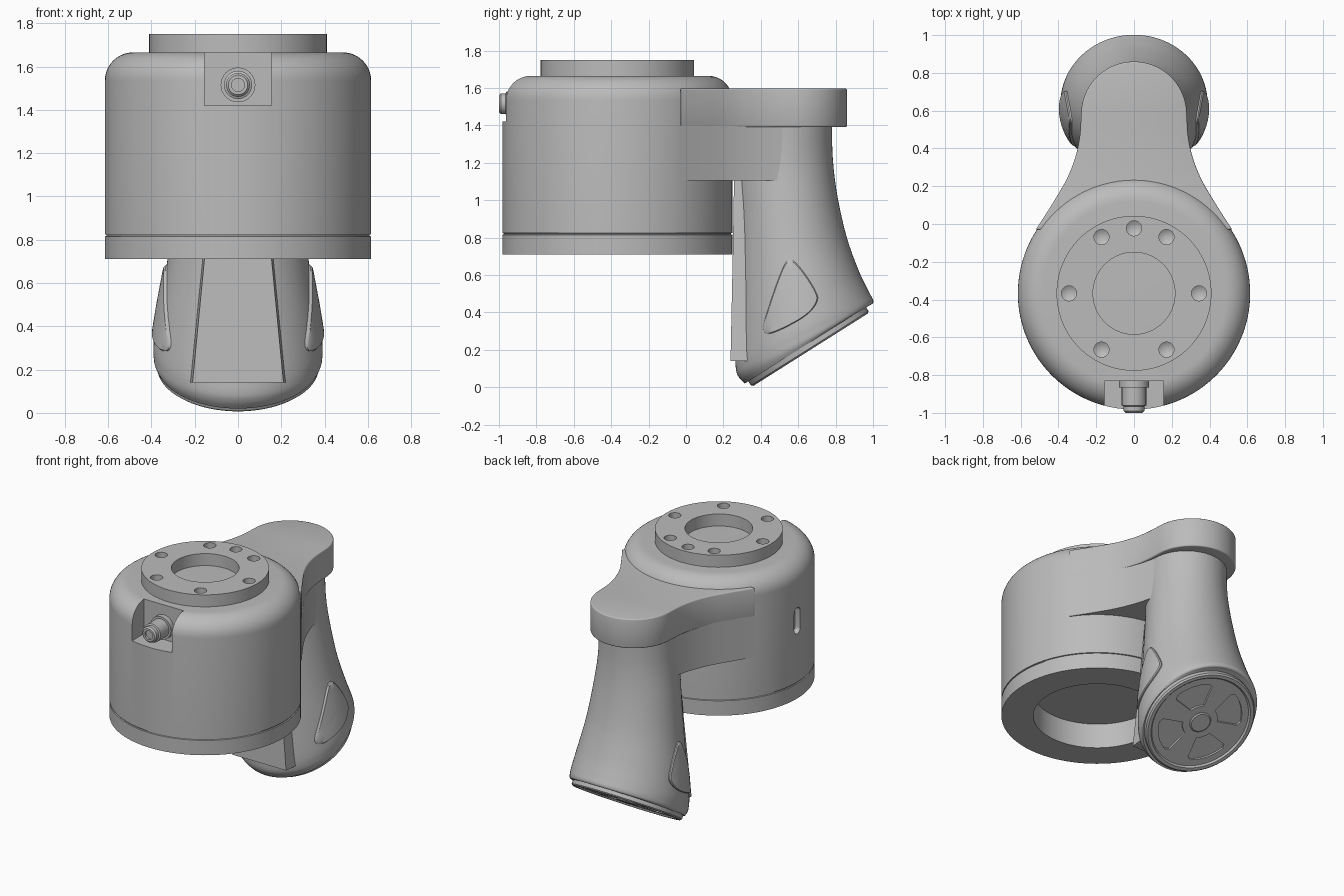
import bpy, bmesh, math
from mathutils import Matrix, Vector
from mathutils.bvhtree import BVHTree

if "Cube" in bpy.data.objects:
    bpy.data.objects.remove(bpy.data.objects["Cube"])

T, R = Matrix.Translation, Matrix.Rotation
CY = -0.367                                   # y of the body axis
grey = bpy.data.materials.new("light_grey")
grey.diffuse_color = (0.5, 0.5, 0.5, 1)
grey.use_nodes = True
grey.node_tree.nodes["Principled BSDF"].inputs["Base Color"].default_value = grey.diffuse_color


def loft(name, rings, caps=True, M=Matrix()):
    """Skin a list of closed rings into one object."""
    n = len(rings[0])
    verts = [M @ Vector(p) for ring in rings for p in ring]
    faces = [(i * n + j, i * n + (j + 1) % n, (i + 1) * n + (j + 1) % n, (i + 1) * n + j)
             for i in range(len(rings) - 1) for j in range(n)]
    if caps:
        faces += [tuple(range(n)), tuple(range(len(verts) - n, len(verts)))]
    me = bpy.data.meshes.new(name)
    me.from_pydata(verts, [], faces)
    bm = bmesh.new()
    bm.from_mesh(me)
    bmesh.ops.remove_doubles(bm, verts=bm.verts, dist=1e-5)
    bmesh.ops.recalc_face_normals(bm, faces=bm.faces)
    bm.to_mesh(me)
    bm.free()
    me.materials.append(grey)
    ob = bpy.data.objects.new(name, me)
    bpy.context.collection.objects.link(ob)
    return ob


def lathe(name, profile, M=Matrix(), segs=96):
    rings = [[(r * math.cos(k * math.tau / segs), r * math.sin(k * math.tau / segs), h)
              for k in range(segs)] for r, h in profile]
    return loft(name, rings, False, M)


def extrude(name, outline, z0, z1, M=Matrix()):
    return loft(name, [[(x, y, z) for x, y in outline] for z in (z0, z1)], True, M)


def arc(cx, cy, r, a0, a1, n):
    return [(cx + r * math.cos(math.radians(a0 + (a1 - a0) * i / n)),
             cy + r * math.sin(math.radians(a0 + (a1 - a0) * i / n))) for i in range(n + 1)]


def smooth(pts, steps, closed=False):
    """Catmull-Rom interpolation of tuples of any length."""
    n, out = len(pts), []
    get = (lambda i: pts[i % n]) if closed else (lambda i: pts[min(max(i, 0), n - 1)])
    for i in range(n if closed else n - 1):
        for s in range(steps):
            t = s / steps
            out.append(tuple(0.5 * (2 * b + (c - a) * t + (2 * a - 5 * b + 4 * c - d) * t * t
                                    + (3 * b - a - 3 * c + d) * t ** 3)
                             for a, b, c, d in zip(get(i - 1), get(i), get(i + 1), get(i + 2))))
    return out if closed else out + [pts[-1]]


def apply_mod(ob, kind, **props):
    mod = ob.modifiers.new(kind.lower(), kind)
    for key, value in props.items():
        setattr(mod, key, value)
    bpy.context.view_layer.objects.active = ob
    bpy.ops.object.modifier_apply(modifier=mod.name)


def cut(ob, cutter):
    apply_mod(ob, 'BOOLEAN', operation='DIFFERENCE', solver='EXACT', object=cutter)
    bpy.data.objects.remove(cutter)


# Main drum: hollow underside, thin seam, rounded shoulder
body = lathe("body", [(0, .885), (.41, .885), (.41, .71), (.615, .71), (.615, .815), (.608, .817),
                      (.608, .823), (.615, .825)] + arc(.485, 1.535, .13, 0, 90, 10) + [(0, 1.665)],
             T((0, CY, 0)), 128)
cut(body, extrude("notch_cutter", [(-.155, -1.1), (.155, -1.1), (.155, -.83), (-.155, -.83)], 1.42, 1.8))
pill = arc(.06, 0, .033, -90, 90, 10) + arc(-.06, 0, .033, 90, 270, 10)
cut(body, extrude("slot_cutter", pill, .575, .7, T((0, CY, 1.26)) @ R(math.radians(-90), 4, 'Y')))

# Mounting flange with its blind holes
flange = lathe("mounting_flange", [(.217, 1.66), (.41, 1.66), (.41, 1.75), (.217, 1.75), (.217, 1.66)],
               T((0, CY, 0)))
for a in (0, 60, 90, 120, 180, 240, 300):
    x, y = .344 * math.cos(math.radians(a)), .344 * math.sin(math.radians(a))
    cut(flange, lathe("hole_cutter", [(0, -.07), (.04, -.045), (.04, .02), (0, .02)],
                      T((x, CY + y, 1.75)), 24))

# Cable connector in the notch
lathe("connector", [(0, -.01), (.08, -.01), (.08, .035), (.065, .035), (.065, .13), (.055, .135),
                    (.055, .16), (.045, .17), (.03, .17), (.03, .155), (0, .155)],
      T((0, -.83, 1.515)) @ R(math.radians(90), 4, 'X'), 48)

# Arm: top plate with rounded end, and a lower web behind the handle
flank = smooth([(.52, -.03), (.44, .095), (.36, .23), (.312, .35), (.288, .46), (.28, .58)], 6)
tip = arc(0, .58, .28, 0, 180, 40)
arm = extrude("arm", flank[:-1] + tip + [(-x, y) for x, y in flank[-2::-1]], 1.39, 1.597)
apply_mod(arm, 'BEVEL', width=.018, segments=3, limit_method='ANGLE', angle_limit=math.radians(40))
side = smooth([(.52, -.03), (.44, .095), (.36, .23), (.307, .35), (.276, .45), (.255, .54)], 6)
extrude("arm_web", side + [(-x, y) for x, y in reversed(side)], 1.105, 1.40)

# Handle: sections as front y, front z, back y, back z, half width
sections = smooth([(.26, 1.42, .78, 1.42, .26), (.265, 1.15, .785, 1.22, .265),
                   (.275, .9, .81, 1.02, .29), (.275, .62, .86, .8, .325),
                   (.27, .36, .925, .62, .365), (.265, .17, .978, .51, .388),
                   (.268, .09, 1.0, .468, .39), (.285, .05, .998, .447, .388),
                   (.315, .02, .98, .44, .378)], 6)
handle_rings = []
for fy, fz, by, bz, w in sections:
    ring = []
    for k in range(80):
        a = k * math.tau / 80
        s = .5 + .5 * math.cos(a)
        ring.append((w * math.sin(a), by + (fy - by) * s, bz + (fz - bz) * s))
    handle_rings.append(ring)
handle = loft("handle", handle_rings)

# Flat tapered panel on the front of the handle
loft("front_panel", [[(-w - .02, .42, z), (-w, y, z), (w, y, z), (w + .02, .42, z)]
                     for z, w, y in ((1.12, .12, .257), (.71, .155, .25), (.14, .21, .238))])

# Rounded triangular side pads following the handle surface
tree = BVHTree.FromPolygons([v.co for v in handle.data.vertices],
                            [tuple(p.vertices) for p in handle.data.polygons])
pad_line = smooth([(.415, .30), (.43, .39), (.51, .62), (.555, .68), (.61, .64), (.69, .52),
                   (.70, .455), (.63, .375), (.47, .292)], 6, True)
pad_rings = []
for scale, lift in ((1, -.03), (1, .008), (.96, .014), (.75, .014), (.5, .014), (.25, .014), (.02, .014)):
    ring = []
    for y, z in pad_line:
        y, z = .565 + (y - .565) * scale, .47 + (z - .47) * scale
        hit = tree.ray_cast(Vector((1, y, z)), Vector((-1, 0, 0)))[0]
        ring.append(((hit.x if hit else .3) + lift, y, z))
    pad_rings.append(ring)
pad = loft("side_pads", pad_rings)
apply_mod(pad, 'MIRROR', use_axis=(True, False, False))

# Tilted end cap with four petal recesses and a hub
end = Matrix(((-1, 0, 0, 0), (0, .845, .534, .6475), (0, .534, -.845, .23), (0, 0, 0, 1)))
cap = lathe("end_cap", [(0, -.03), (.372, -.03), (.372, .026), (.362, .035), (.34, .035), (.33, .024),
                        (0, .024)], end)
for a in (45, 135, 225, 315):
    petal = arc(0, 0, .285, a - 23, a + 23, 10) + arc(0, 0, .265, a + 28, a + 28, 1)[:1] \
        + arc(0, 0, .12, a + 22, a - 22, 5) + arc(0, 0, .265, a - 28, a - 28, 1)[:1]
    cut(cap, extrude("petal_cutter", petal, .01, .06, end))
lathe("cap_hub", [(0, .0), (.072, .0), (.072, .028), (.064, .034), (0, .034)], end, 40)

# Smooth shading with sharp edges kept
bpy.ops.object.select_all(action='DESELECT')
for ob in bpy.context.scene.objects:
    ob.select_set(True)
bpy.context.view_layer.objects.active = body
bpy.ops.object.shade_smooth_by_angle(angle=math.radians(32))
